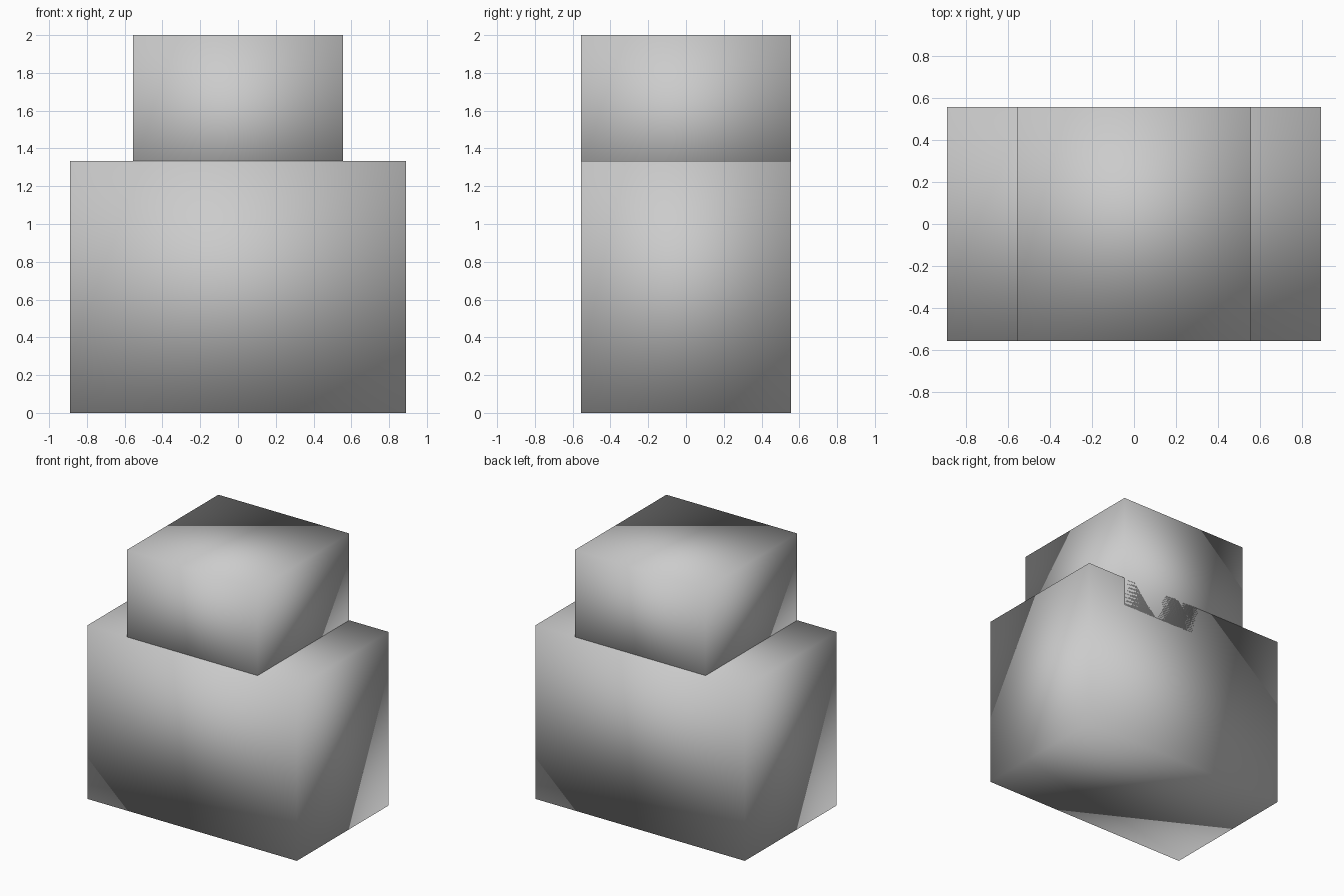
import bpy

if "Cube" in bpy.data.objects:
    bpy.data.objects.remove(bpy.data.objects["Cube"])

U = 2 / 9  # grid unit of the design: total height is nine units


def block(name, width, depth, z_low, z_high):
    """Box centred on x and y, sizes given in grid units, shaded smooth."""
    bpy.ops.mesh.primitive_cube_add(size=1, location=(0, 0, (z_low + z_high) / 2 * U))
    obj = bpy.context.object
    obj.name = name
    obj.scale = (width * U, depth * U, (z_high - z_low) * U)
    bpy.ops.object.transform_apply(location=False, rotation=False, scale=True)
    bpy.ops.object.shade_smooth()
    return obj


# Wide lower body
block("lower_block", 8, 5, 0, 6)
# Narrower top, sunk one unit into the body
block("upper_block", 5, 5, 5, 9)
